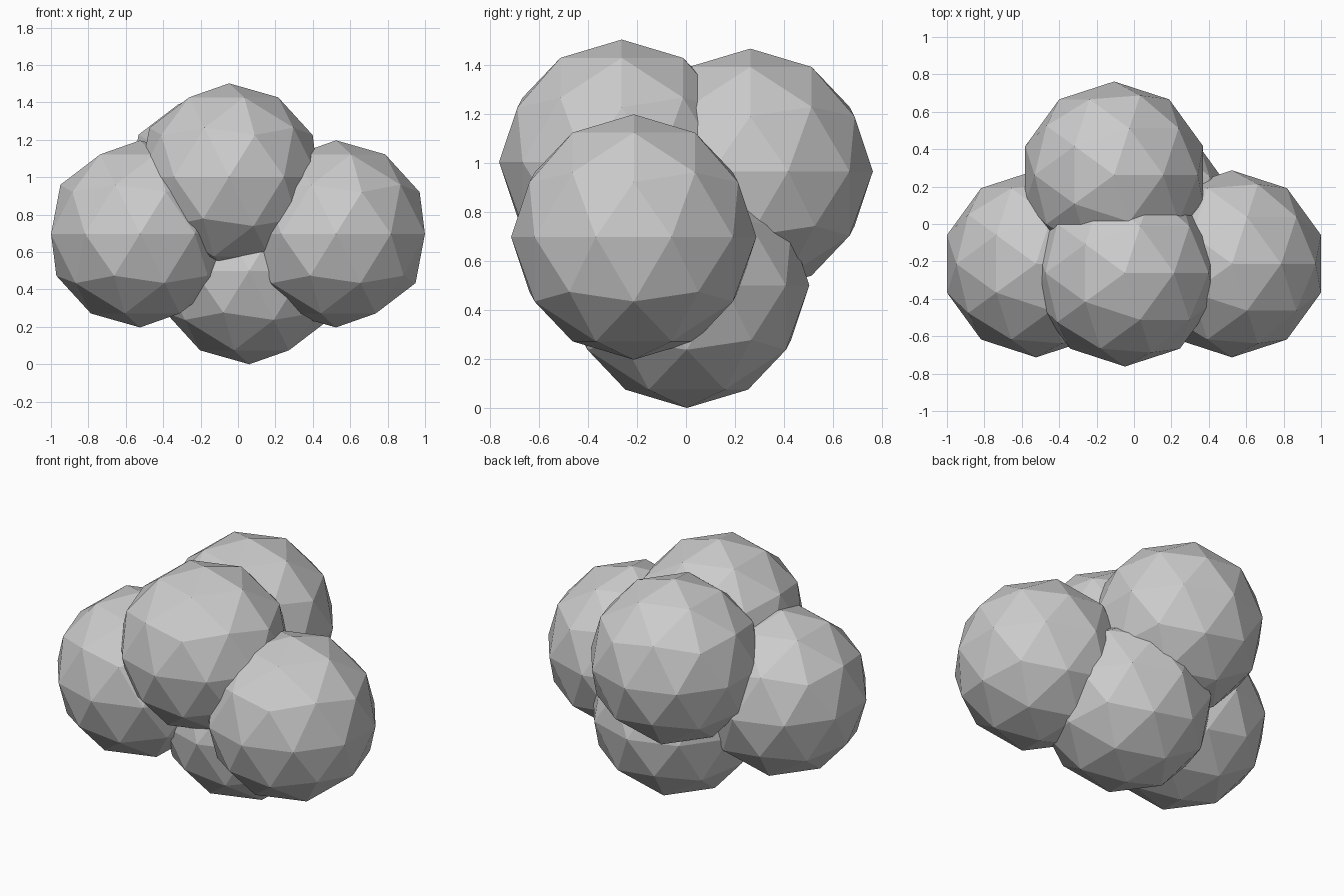
import bpy

if "Cube" in bpy.data.objects:
    bpy.data.objects.remove(bpy.data.objects["Cube"])

RADIUS = 0.5


def ball(name, location):
    # Faceted low-poly ball (80 flat triangles)
    bpy.ops.mesh.primitive_ico_sphere_add(subdivisions=2, radius=RADIUS, location=location)
    obj = bpy.context.object
    obj.name = name
    bpy.ops.object.shade_flat()
    return obj


# Lowest ball, resting on the ground
ball("bottom_ball", (0.06, 0.003, 0.50))

# Pair of balls on the left and right
for side, x in (("left", -0.524), ("right", 0.524)):
    ball(side + "_ball", (x, -0.213, 0.697))

# Two upper balls
ball("front_top_ball", (-0.048, -0.262, 1.002))
ball("back_top_ball", (-0.106, 0.262, 0.965))
